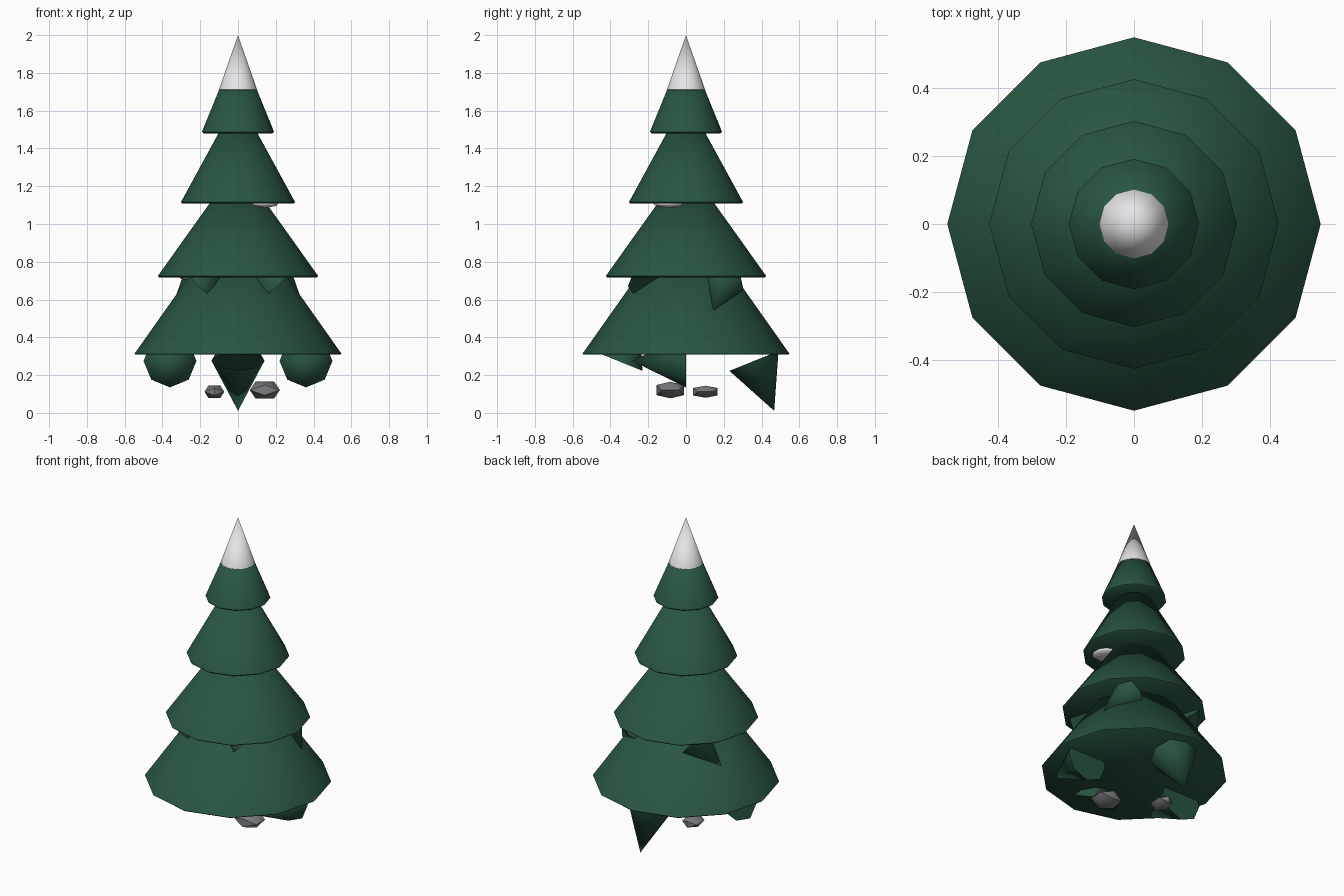
import bpy, bmesh, math
from mathutils import Vector, Matrix

if "Cube" in bpy.data.objects:
    bpy.data.objects.remove(bpy.data.objects["Cube"])


def material(name, rgb):
    m = bpy.data.materials.new(name)
    m.diffuse_color = (*rgb, 1)
    m.use_nodes = True
    m.node_tree.nodes["Principled BSDF"].inputs["Base Color"].default_value = m.diffuse_color
    return m


GREEN = material("pine green", (0.022, 0.092, 0.052))
WHITE = material("snow white", (0.85, 0.85, 0.87))
GREY = material("stone grey", (0.20, 0.205, 0.22))


def finish(name, bm, mat, angle=50):
    bmesh.ops.recalc_face_normals(bm, faces=bm.faces)
    me = bpy.data.meshes.new(name)
    bm.to_mesh(me)
    bm.free()
    me.materials.append(mat)
    me.shade_smooth()
    me.set_sharp_from_angle(angle=math.radians(angle))
    ob = bpy.data.objects.new(name, me)
    bpy.context.collection.objects.link(ob)
    return ob


def tier(name, radius, z0, z1, mat, rim=0.008, sides=12):
    """Closed cone with a narrow chamfered lower rim."""
    bm = bmesh.new()
    rings = []
    for r, z in ((radius - rim, z0), (radius, z0 + rim)):
        rings.append([bm.verts.new((r * math.cos(a), r * math.sin(a), z))
                      for a in (2 * math.pi * i / sides for i in range(sides))])
    tip = bm.verts.new((0, 0, z1))
    bm.faces.new(rings[0])
    for i in range(sides):
        j = (i + 1) % sides
        bm.faces.new((rings[0][i], rings[0][j], rings[1][j], rings[1][i]))
        bm.faces.new((rings[1][i], rings[1][j], tip))
    return finish(name, bm, mat)


def branch(name, base, direction, radius, length):
    """Eight-sided cone, base centre and tip direction given."""
    bm = bmesh.new()
    bmesh.ops.create_cone(bm, cap_ends=True, segments=8, radius1=radius,
                          radius2=0, depth=length)
    d = Vector(direction).normalized()
    rot = Vector((0, 0, 1)).rotation_difference(d).to_matrix().to_4x4()
    bm.transform(Matrix.Translation(Vector(base) + d * length / 2) @ rot)
    return finish(name, bm, GREEN)


def stone(name, centre, half):
    """Flattened icosahedron with an edge on top."""
    bm = bmesh.new()
    k = 2 / (1 + math.sqrt(5))
    for s in (-1, 1):
        for t in (-1, 1):
            for p in ((s * k, 0, t), (0, s, t * k), (s, t * k, 0)):
                bm.verts.new([c + h * q for c, h, q in zip(centre, half, p)])
    bmesh.ops.convex_hull(bm, input=bm.verts[:])
    return finish(name, bm, GREY)


def snow_patch(name, centre, half):
    bm = bmesh.new()
    bmesh.ops.create_icosphere(bm, subdivisions=2, radius=1)
    bm.transform(Matrix.Translation(centre) @ Matrix.Diagonal((*half, 1)))
    return finish(name, bm, WHITE, 60)


# Foliage tiers and snowy tip
tier("foliage_tier_1", 0.548, 0.308, 1.09, GREEN, 0.005)
tier("foliage_tier_2", 0.425, 0.718, 1.32, GREEN, 0.006)
tier("foliage_tier_3", 0.302, 1.108, 1.67, GREEN)
tier("foliage_tier_4", 0.191, 1.48, 1.955, GREEN)
tier("snow_tip", 0.101, 1.71, 2.0, WHITE, 0.001)

# Lower branches hang under the first tier
tilt = math.radians(112)
for i in range(4):
    a = i * math.pi / 2
    t = math.pi / 2 + tilt * math.sin(a)
    branch(f"lower_branch_{i + 1}",
           (0.36 * math.cos(a), 0.36 * math.sin(a), 0.275),
           (0, -math.sin(t), math.cos(t)), 0.14, 0.285)

# Upper branches under the second tier
for sx in (-1, 1):
    side = "right" if sx > 0 else "left"
    branch(f"upper_branch_back_{side}", (sx * 0.2, 0.2, 0.69),
           (sx * 0.72, -0.25, -0.68), 0.11, 0.22)
    branch(f"upper_branch_front_{side}", (sx * 0.2, -0.2, 0.69),
           (-sx * 0.7, -0.19, 0.7), 0.11, 0.22)

# Snow patches tucked below the tiers
snow_patch("snow_patch_upper", (0.14, -0.093, 1.108), (0.075, 0.08, 0.022))
snow_patch("snow_patch_lower", (-0.25, 0.09, 0.716), (0.06, 0.06, 0.014))

# Stones
stone("stone_large", (0.142, -0.083, 0.121), (0.08, 0.072, 0.044))
stone("stone_small", (-0.125, 0.103, 0.112), (0.052, 0.065, 0.032))
